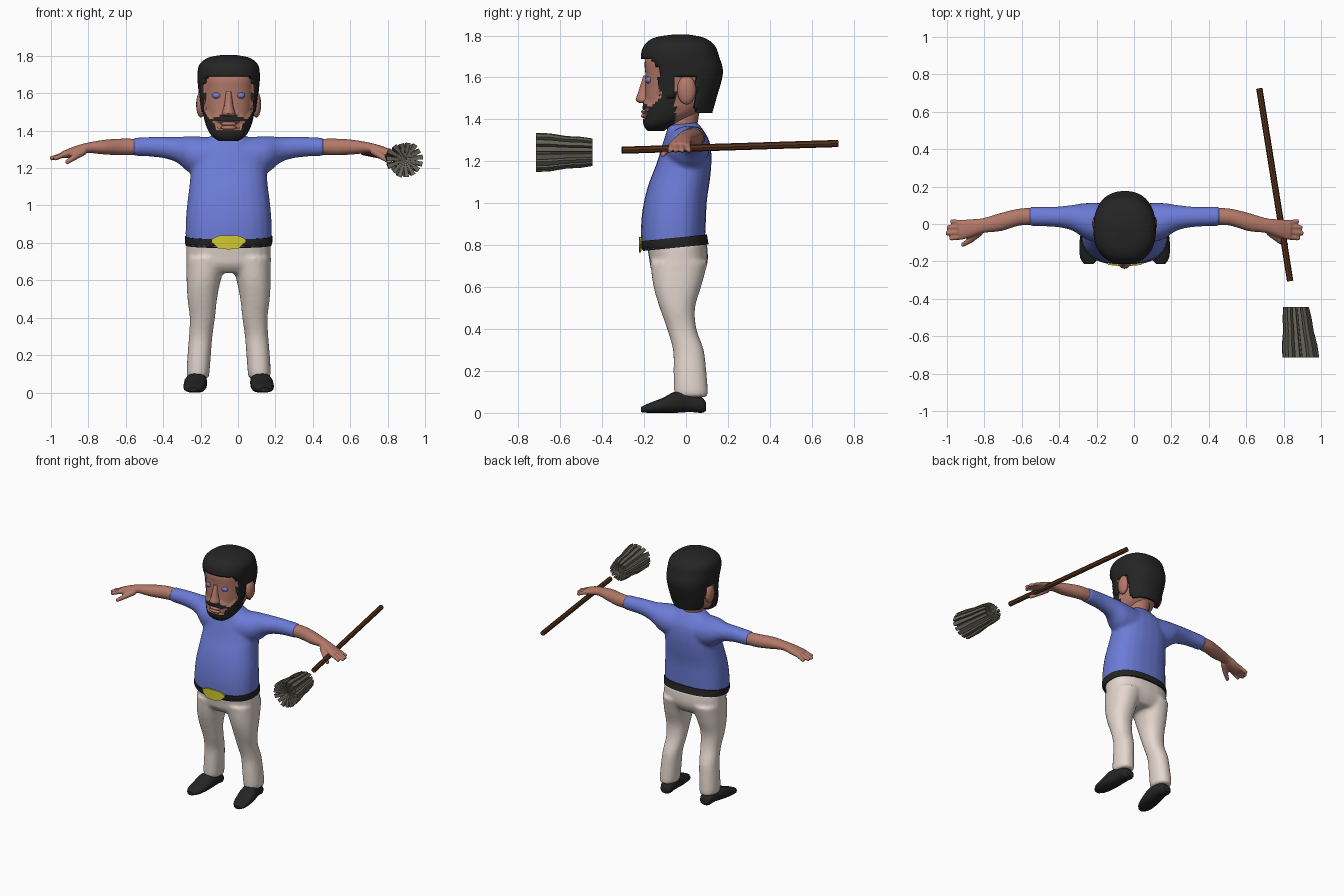
import bpy, bmesh, math, random
from mathutils import Vector, Matrix

random.seed(4)
if "Cube" in bpy.data.objects:
    bpy.data.objects.remove(bpy.data.objects["Cube"], do_unlink=True)

CENTRE = -.05  # body centre line


def material(name, r, g, b):
    mat = bpy.data.materials.new(name)
    mat.use_nodes = True
    mat.diffuse_color = (r, g, b, 1)
    shader = next(n for n in mat.node_tree.nodes if n.type == 'BSDF_PRINCIPLED')
    shader.inputs["Base Color"].default_value = (r, g, b, 1)
    shader.inputs["Roughness"].default_value = .8
    return mat


skin = material("skin brown", .45, .19, .14)
blue = material("shirt blue", .15, .2, .68)
cream = material("trouser cream", .78, .68, .62)
hair_black = material("hair black", .018, .018, .018)
leather = material("leather black", .018, .018, .019)
yellow = material("buckle yellow", .65, .6, .03)
wood = material("wood brown", .1, .033, .012)
straw = material("bristle grey", .13, .125, .095)
iris = material("eye blue", .17, .2, .55)


def spline(rings, sub):
    """Smoothly interpolate between cross-section bounds."""
    p = [Vector(r) for r in rings]
    last = len(p) - 1
    for i in range(last):
        a, b, c, d = p[max(i - 1, 0)], p[i], p[i + 1], p[min(i + 2, last)]
        for k in range(sub):
            t = k / sub
            yield b + .5 * t * ((c - a) + t * ((2 * a - 5 * b + 4 * c - d)
                                              + t * (3 * b - 3 * c + d - a)))
    yield p[last]


def loft(bm, axis, rings, n=24, power=2.4, sub=3, tilt=0, side=1):
    """Rings are (position, u min, u max, v min, v max) along an axis."""
    def rounded(w):
        return math.copysign(abs(w) ** (2 / power), w)
    loops = []
    for t, u0, u1, v0, v1 in spline(rings, sub):
        loop = []
        for k in range(n):
            a = math.tau * k / n
            u = (u0 + u1) / 2 + (u1 - u0) / 2 * rounded(math.cos(a))
            v = (v0 + v1) / 2 + (v1 - v0) / 2 * rounded(math.sin(a))
            x, y, z = {'x': (t, u, v), 'y': (u, t, v), 'z': (u, v, t)}[axis]
            loop.append(bm.verts.new((x * side, y, z + tilt * (y - CENTRE))))
        loops.append(loop)
    for low, high in zip(loops, loops[1:]):
        for k in range(n):
            j = (k + 1) % n
            bm.faces.new((low[k], low[j], high[j], high[k]))
    bm.faces.new(loops[0])
    bm.faces.new(loops[-1])


def rod(bm, a, b, ra, rb, n=10):
    a, b = Vector(a), Vector(b)
    turn = (b - a).to_track_quat('Z', 'Y').to_matrix().to_4x4()
    bmesh.ops.create_cone(bm, cap_ends=True, segments=n, radius1=ra, radius2=rb,
                          depth=(b - a).length,
                          matrix=Matrix.Translation((a + b) / 2) @ turn)


def ball(bm, centre, size):
    bmesh.ops.create_uvsphere(bm, u_segments=16, v_segments=10, radius=1,
                              matrix=Matrix.Translation(centre) @ Matrix.Diagonal((*size, 1)))


def finish(name, bm, *mats, x=CENTRE, voxel=0, angle=40, fix=True):
    if fix:
        bmesh.ops.recalc_face_normals(bm, faces=bm.faces[:])
    mesh = bpy.data.meshes.new(name)
    bm.to_mesh(mesh)
    bm.free()
    for mat in mats:
        mesh.materials.append(mat)
    for poly in mesh.polygons:
        poly.use_smooth = True
    mesh.set_sharp_from_angle(angle=math.radians(angle))
    obj = bpy.data.objects.new(name, mesh)
    obj.location.x = x
    bpy.context.scene.collection.objects.link(obj)
    if voxel:  # fuse overlapping volumes into one skin
        fuse = obj.modifiers.new("fuse", 'REMESH')
        fuse.mode, fuse.voxel_size, fuse.use_smooth_shade = 'VOXEL', voxel, True
        relax = obj.modifiers.new("relax", 'SMOOTH')
        relax.factor, relax.iterations = .5, 4
    return obj


# Shirt: torso with both sleeves
bm = bmesh.new()
loft(bm, 'z', [(.79, -.23, .23, -.212, .09), (.9, -.23, .23, -.215, .095),
               (1, -.223, .223, -.205, .1), (1.1, -.21, .21, -.18, .115),
               (1.2, -.2, .2, -.14, .122), (1.28, -.18, .18, -.115, .112),
               (1.34, -.13, .13, -.095, .08), (1.375, -.08, .08, -.085, .055)], tilt=.1)
for s in (1, -1):
    loft(bm, 'x', [(.08, -.11, .11, 1.15, 1.365), (.2, -.085, .113, 1.17, 1.37),
                   (.28, -.035, .102, 1.232, 1.366), (.38, -.015, .092, 1.258, 1.368),
                   (.51, -.012, .094, 1.265, 1.362)], power=2, side=s)
finish("shirt", bm, blue, voxel=.012)

# Trousers: hips with both legs
bm = bmesh.new()
loft(bm, 'z', [(.64, -.17, .17, -.13, .06), (.68, -.222, .222, -.165, .09),
               (.73, -.226, .226, -.175, .105), (.81, -.226, .226, -.188, .1)])
for s in (1, -1):
    loft(bm, 'z', [(.075, .11, .215, -.045, .1), (.1, .103, .225, -.057, .105),
                   (.2, .095, .22, -.06, .097), (.3, .087, .212, -.062, .085),
                   (.4, .073, .208, -.09, .05), (.5, .062, .22, -.125, .043),
                   (.6, .042, .225, -.155, .072), (.72, .006, .225, -.172, .105)],
         power=2.2, side=s)
finish("trousers", bm, cream, voxel=.012)

# Belt and buckle plate
bm = bmesh.new()
loft(bm, 'z', [(.788, -.23, .23, -.204, .108), (.81, -.234, .234, -.216, .104),
               (.836, -.234, .234, -.22, .1)], n=40, tilt=.1)
finish("belt", bm, leather)
bm = bmesh.new()
columns = []
for x, low, high in [(-.09, .805, .82), (-.055, .77, .838), (0, .765, .84),
                     (.055, .77, .838), (.09, .805, .82)]:
    y = -.06 - .165 * (1 - abs(x / .234) ** 2.4) ** (1 / 2.4)
    columns.append([bm.verts.new((x, y + d, z)) for d in (0, .009) for z in (low, high)])
for a, b in zip(columns, columns[1:]):
    for i, j in ((0, 1), (1, 3), (3, 2), (2, 0)):
        bm.faces.new((a[i], a[j], b[j], b[i]))
for c in (columns[0], columns[-1]):
    bm.faces.new((c[0], c[1], c[3], c[2]))
finish("buckle", bm, yellow)

# Shoes and bare arms with hands
for label, s in (("left", 1), ("right", -1)):
    bm = bmesh.new()
    loft(bm, 'y', [(-.215, .17, .215, .004, .028), (-.18, .14, .238, 0, .045),
                   (-.11, .12, .242, 0, .072), (-.05, .115, .235, 0, .102),
                   (.02, .115, .215, .004, .1), (.075, .12, .205, 0, .075),
                   (.095, .135, .19, .01, .05)], n=16, side=s)
    finish(label + "_shoe", bm, leather)

    bm = bmesh.new()
    loft(bm, 'x', [(.46, -.005, .087, 1.272, 1.355), (.56, -.008, .083, 1.268, 1.358),
                   (.66, -.038, .06, 1.272, 1.352), (.755, -.048, .032, 1.28, 1.336),
                   (.82, -.07, .026, 1.262, 1.318), (.87, -.084, .022, 1.252, 1.298),
                   (.89, -.075, .015, 1.256, 1.29)], n=16, power=2.1, side=s)
    for base, tip, reach in ((-.068, -.078, .935), (-.042, -.05, .955),
                             (-.017, -.018, .95), (.007, .014, .93)):
        rod(bm, (.86 * s, base, 1.28), (reach * s, tip, 1.25), .015, .012)
    rod(bm, (.77 * s, -.04, 1.292), (.83 * s, -.09, 1.255), .021, .017)
    rod(bm, (.825 * s, -.086, 1.258), (.87 * s, -.115, 1.228), .017, .012)
    finish(label + "_arm", bm, skin, voxel=.006)

# Neck
bm = bmesh.new()
loft(bm, 'z', [(1.3, -.075, .075, -.085, .06), (1.38, -.068, .068, -.08, .055),
               (1.48, -.08, .08, -.08, .075)], power=2)
finish("neck", bm, skin)


# Head, with the beard as raised dark faces
def bearded(c):
    x, y, z = abs(c.x), c.y, c.z
    if y > -.05 or z > 1.66:
        return False
    if y > -.115 and z > 1.5:
        return True
    moustache = x < .09 and y < -.1 and 1.45 < z < 1.492 - .3 * x
    mouth = x < .068 and y < -.1 and 1.4 < z < 1.46
    return moustache or (not mouth and z < 1.45 + .9 * (y + .17)) or (
        x < .09 and z < 1.4)


bm = bmesh.new()
loft(bm, 'z', [(1.345, -.05, .05, -.175, -.1), (1.375, -.088, .088, -.193, -.055),
               (1.43, -.115, .115, -.197, .05), (1.5, -.13, .13, -.195, .1),
               (1.6, -.141, .141, -.193, .135), (1.68, -.143, .143, -.196, .14),
               (1.74, -.13, .13, -.165, .12), (1.77, -.08, .08, -.12, .07)],
     n=64, sub=6)
raised = set()
for f in bm.faces:
    if bearded(f.calc_center_median()):
        f.material_index = 1
        raised.update(f.verts)
for v in raised:
    v.co.x *= 1.06
    v.co.y = (v.co.y + .03) * 1.06 - .03
finish("head_and_beard", bm, skin, hair_black)

# Nose, lips, ears and eyes
bm = bmesh.new()
loft(bm, 'z', [(1.478, -.03, .03, -.22, -.16), (1.492, -.037, .037, -.24, -.16),
               (1.53, -.025, .025, -.228, -.16), (1.61, -.016, .016, -.203, -.16)],
     n=12, power=2)
finish("nose", bm, skin)
bm = bmesh.new()
for z in (1.416, 1.437):
    ball(bm, (0, -.195, z), (.045, .019, .012))
finish("lips", bm, skin)
for label, s in (("left", 1), ("right", -1)):
    bm = bmesh.new()
    ball(bm, (.148 * s, .003, 1.54), (.026, .045, .07))
    finish(label + "_ear", bm, skin)
    bm = bmesh.new()
    ball(bm, (.063 * s, -.174, 1.588), (.026, .02, .018))
    finish(label + "_eye", bm, iris)


# Hair cap, trimmed to the hairline and around the ears
def hairline(y):
    if y < -.13:
        return 1.69 - max(0, y + .17) * 1.2
    if y < -.05:
        return 1.5
    return 1.605 if y < .05 else 1.43


bm = bmesh.new()
loft(bm, 'z', [(1.43, -.125, .125, -.17, .125), (1.5, -.146, .146, -.18, .145),
               (1.62, -.162, .162, -.2, .176), (1.7, -.167, .167, -.215, .158),
               (1.755, -.155, .155, -.198, .135), (1.79, -.11, .11, -.15, .085),
               (1.805, -.035, .035, -.06, .01)], n=64, sub=6, power=2.3)
bmesh.ops.recalc_face_normals(bm, faces=bm.faces[:])
centres = [(f, f.calc_center_median()) for f in bm.faces]
bald = [f for f, c in centres if c.z < hairline(c.y) or (len(f.verts) > 4 and c.z < 1.6)]
bmesh.ops.delete(bm, geom=bald, context='FACES')
hair = finish("hair", bm, hair_black, fix=False)
thick = hair.modifiers.new("thickness", 'SOLIDIFY')
thick.thickness, thick.offset = .028, -1

# Broom handle
bm = bmesh.new()
rod(bm, (.67, .725, 1.285), (.835, -.305, 1.253), .017, .017, n=8)
finish("broom_handle", bm, wood, x=0, angle=30)

# Broom bristles: a fluted bundle with ragged tufts
bm = bmesh.new()
TUFTS = 15
ragged = [random.uniform(.88, 1.08) for _ in range(TUFTS)]
loops = []
for y, radius in ((-.445, .07), (-.5, .079), (-.57, .083), (-.65, .097), (-.715, .1)):
    loop = []
    for k in range(TUFTS * 4):
        tuft, corner = divmod(k, 4)
        a = math.tau * (tuft + (0, .04, .7, .74)[corner]) / TUFTS
        r = radius * (ragged[tuft] if corner in (1, 2) else .62)
        loop.append(bm.verts.new((.87 - .1 * (y + .44) + r * math.cos(a),
                                  y, 1.245 + r * math.sin(a))))
    loops.append(loop)
for a, b in zip(loops, loops[1:]):
    for k in range(len(a)):
        j = (k + 1) % len(a)
        bm.faces.new((a[k], a[j], b[j], b[k]))
for loop, y in ((loops[0], -.455), (loops[-1], -.69)):
    hub = bm.verts.new((.87 - .1 * (y + .44), y, 1.245))
    for k in range(len(loop)):
        bm.faces.new((loop[k], loop[(k + 1) % len(loop)], hub))
finish("broom_bristles", bm, straw, x=0, angle=30)
